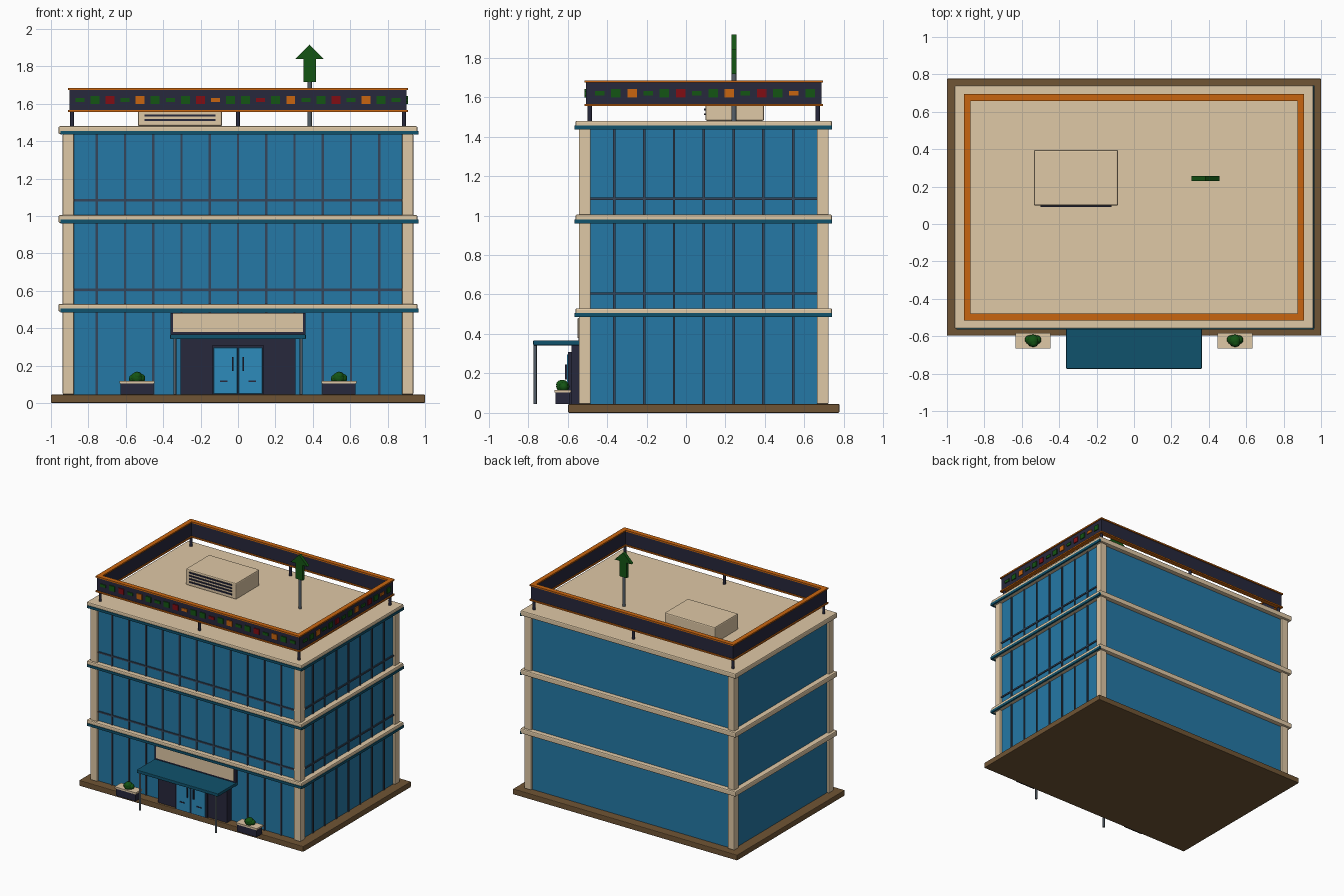
import bpy, bmesh, math
from mathutils import Matrix, Vector

if "Cube" in bpy.data.objects:
    bpy.data.objects.remove(bpy.data.objects["Cube"])

YC = 0.09            # building centre in y
GROUND = 0.045       # top of the plinth
STOREY = 0.475
ROOF = 1.48


def material(name, r, g, b):
    m = bpy.data.materials.new(name)
    m.use_nodes = True
    m.diffuse_color = (r, g, b, 1)
    m.node_tree.nodes["Principled BSDF"].inputs["Base Color"].default_value = (r, g, b, 1)
    return m


GLASS = material("glass", 0.018, 0.19, 0.38)
CREAM = material("cream", 0.74, 0.58, 0.38)
BROWN = material("brown", 0.16, 0.09, 0.035)
TEAL = material("teal", 0.005, 0.085, 0.15)
ORANGE = material("orange", 0.58, 0.13, 0.005)
NAVY = material("navy", 0.02, 0.021, 0.045)
GREEN = material("green", 0.007, 0.09, 0.007)
RED = material("red", 0.22, 0.004, 0.007)
STEEL = material("steel", 0.09, 0.115, 0.14)
FRAME = material("frame", 0.035, 0.06, 0.1)
DOOR = material("door_blue", 0.026, 0.26, 0.5)


def finish(name, bm, mat, bevel=0, smooth=False):
    mesh = bpy.data.meshes.new(name)
    bm.to_mesh(mesh)
    bm.free()
    mesh.materials.append(mat)
    ob = bpy.data.objects.new(name, mesh)
    bpy.context.collection.objects.link(ob)
    if bevel:
        mod = ob.modifiers.new("bevel", "BEVEL")
        mod.width, mod.segments = bevel, 2
    if smooth:
        bpy.ops.object.select_all(action="DESELECT")
        ob.select_set(True)
        bpy.context.view_layer.objects.active = ob
        bpy.ops.object.shade_smooth_by_angle(angle=math.radians(40))
    return ob


def boxes(name, mat, spans, bevel=0):
    """One object made of boxes, each given as (x0, x1), (y0, y1), (z0, z1)."""
    bm = bmesh.new()
    for span in spans:
        centre = Vector([(a + b) / 2 for a, b in span])
        size = [b - a for a, b in span]
        bmesh.ops.create_cube(bm, size=1, matrix=Matrix.Translation(centre) @ Matrix.Diagonal((*size, 1)))
    return finish(name, bm, mat, bevel)


def rods(name, mat, places, radius, z0, z1):
    bm = bmesh.new()
    for x, y in places:
        bmesh.ops.create_cone(bm, cap_ends=True, segments=16, radius1=radius, radius2=radius,
                              depth=z1 - z0, matrix=Matrix.Translation((x, y, (z0 + z1) / 2)))
    return finish(name, bm, mat, smooth=True)


def around(c, half):
    return (c - half, c + half)


def ring(hx, hy, width, z):
    """Four boxes forming a rectangular frame around the building centre."""
    spans = []
    for s in (-1, 1):
        spans.append((around(0, hx), around(YC + s * (hy - width / 2), width / 2), z))
        spans.append((around(s * (hx - width / 2), width / 2), around(YC, hy - width), z))
    return spans


# Plinth, glazed body and corner pillars
boxes("plinth", BROWN, [(around(0, 1), (-0.597, 0.777), (0, GROUND))], 0.005)
HX, HY = 0.918, 0.614
boxes("glass_body", GLASS, [(around(0, HX), around(YC, HY), (GROUND, ROOF - 0.04))])
boxes("corner_pillars", CREAM,
      [(around(sx * 0.907, 0.03), around(YC + sy * 0.603, 0.03), (GROUND, ROOF - 0.04))
       for sx in (-1, 1) for sy in (-1, 1)], 0.006)

# Floor slabs with teal trim on the two street sides
tops = [ROOF - i * STOREY for i in range(3)]
boxes("floor_slabs", CREAM, [(around(0, 0.96), around(YC, 0.65), (t - 0.042, t)) for t in tops], 0.008)
trim = []
for t in tops:
    z = (t - 0.045, t - 0.025)
    trim.append(((-0.95, 0.963), (YC - 0.655, YC - 0.64), z))
    trim.append(((0.95, 0.964), around(YC, 0.65), z))
boxes("slab_trim", TEAL, trim)

# Window bars on the front and the left side
step, t, out = 0.151, 0.006, 0.008
front_y, side_x = (YC - HY - out, YC - HY), (HX, HX + out)
bars = [(around(i * step, t), front_y, (GROUND, ROOF - 0.04)) for i in range(-5, 6)]
bars += [(side_x, around(YC + i * step, t), (GROUND, ROOF - 0.04)) for i in range(-3, 4)]
for z in (0.605, 1.084):
    bars.append((around(0, 0.88), front_y, around(z, t)))
    bars.append((side_x, around(YC, 0.575), around(z, t)))
boxes("window_bars", FRAME, bars)

# Rooftop sign band on posts
boxes("sign_band", NAVY, ring(0.902, 0.597, 0.022, (1.56, 1.68)))
boxes("sign_rims", ORANGE, ring(0.91, 0.605, 0.037, (1.555, 1.566))
      + ring(0.91, 0.605, 0.037, (1.673, 1.684)))
rods("sign_posts", NAVY, [(x, YC + s * 0.578) for x in (-0.887, 0, 0.887) for s in (-1, 1)],
     0.011, ROOF - 0.005, 1.56)

# Coloured lights along the front and left side of the band
lights = {"G": [], "R": [], "O": []}


def light_spans(pattern, start, pitch, on_front):
    for i, key in enumerate(pattern):
        along = around(start + i * pitch, 0.024)
        z = around(1.62, 0.011 if i % 3 == 0 else 0.021)
        if on_front:
            lights[key].append((along, (YC - 0.604, YC - 0.59), z))
        else:
            lights[key].append(((0.89, 0.909), along, z))


light_spans("GGRGOGGGROGGRGOGGRGOGG", -0.845, 0.0805, True)
light_spans("GGOGGRGGOGRGOG", -0.437, 0.082, False)
for key, mat, label in (("G", GREEN, "green"), ("R", RED, "red"), ("O", ORANGE, "orange")):
    boxes(label + "_lights", mat, lights[key])

# Arrow on a pole
AX, AY = 0.383, 0.243
rods("arrow_pole", STEEL, [(AX, AY)], 0.012, ROOF - 0.005, 1.725)
half = [(0.033, 1.717), (0.033, 1.84), (0.075, 1.84), (0, 1.916)]
outline = half + [(-x, z) for x, z in half[-2::-1]]
bm = bmesh.new()
face = bm.faces.new([bm.verts.new((AX + x, AY - 0.013, z)) for x, z in outline])
ext = bmesh.ops.extrude_face_region(bm, geom=[face])
bmesh.ops.translate(bm, vec=(0, 0.026, 0), verts=[v for v in ext["geom"] if isinstance(v, bmesh.types.BMVert)])
bmesh.ops.recalc_face_normals(bm, faces=bm.faces)
finish("roof_arrow", bm, GREEN)

# Rooftop air unit with louvres
boxes("air_unit", CREAM, [((-0.535, -0.085), (0.098, 0.396), (ROOF, 1.61))], 0.008)
boxes("air_unit_louvres", NAVY,
      [((-0.5, -0.12), (0.09, 0.1), around(1.513 + i * 0.025, 0.005)) for i in range(4)])

# Entrance canopy, posts and blank signboard
boxes("canopy", TEAL, [(around(0, 0.363), (-0.774, -0.525), (0.342, 0.367))], 0.004)
rods("canopy_posts", STEEL, [(-0.338, -0.764), (0.338, -0.764)], 0.008, GROUND, 0.345)
boxes("signboard_frame", NAVY, [(around(0, 0.362), (-0.545, -0.51), (0.365, 0.482))])
boxes("signboard_panel", CREAM, [(around(0, 0.347), (-0.55, -0.54), (0.38, 0.478))])

# Entrance porch and double doors
boxes("porch", NAVY, [(around(0, 0.308), (-0.58, -0.5), (GROUND, 0.342))])
boxes("door_frame", NAVY, [(around(0, 0.14), (-0.598, -0.57), (GROUND, 0.308))])
leaves, handles = [], []
for s in (-1, 1):
    leaves.append((around(s * 0.067, 0.063), (-0.603, -0.59), (GROUND + 0.004, 0.296)))
    handles.append((around(s * 0.028, 0.004), (-0.613, -0.6), (0.17, 0.245)))
    handles.append((around(s * 0.075, 0.02), (-0.607, -0.6), around(0.117, 0.004)))
boxes("door_leaves", DOOR, leaves, 0.003)
boxes("door_handles", NAVY, handles)

# Planters with clipped bushes
for side, px in (("right", -0.54), ("left", 0.54)):
    boxes(side + "_planter", NAVY, [(around(px, 0.088), (-0.66, -0.588), (GROUND, 0.108))])
    boxes(side + "_planter_rim", CREAM, [(around(px, 0.094), (-0.665, -0.583), (0.103, 0.117))])
    bm = bmesh.new()
    for dx, dy, dz, r in ((0, 0, 0.012, 0.034), (-0.02, 0.006, 0.008, 0.024),
                          (0.021, 0.005, 0.01, 0.024), (0.003, -0.012, 0.022, 0.022)):
        bmesh.ops.create_icosphere(bm, subdivisions=2, radius=r,
                                   matrix=Matrix.Translation((px + dx, -0.624 + dy, 0.122 + dz)))
    finish(side + "_bush", bm, GREEN, smooth=True)
